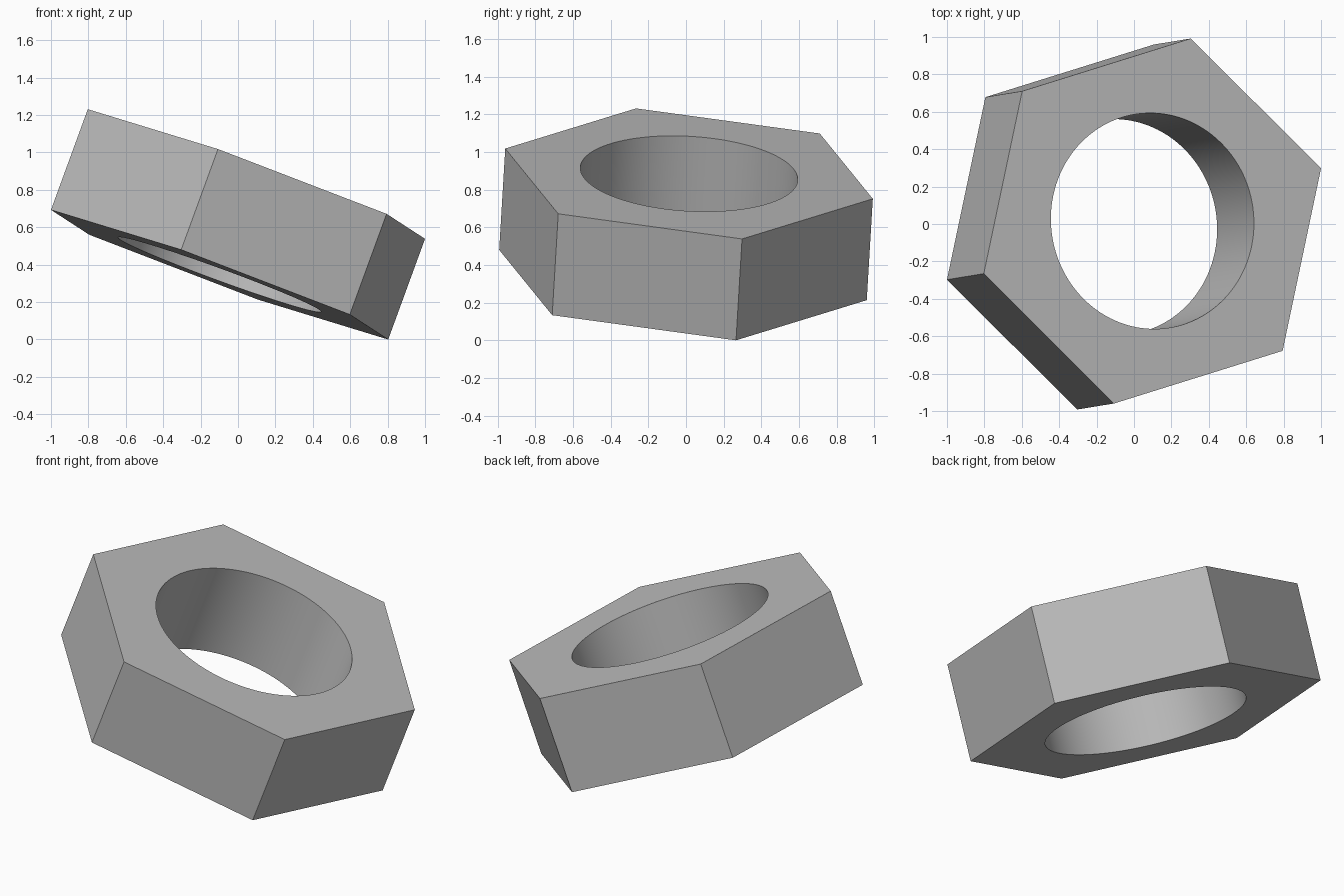
import bpy, bmesh
from math import cos, sin, pi
from mathutils import Vector, Matrix

cube = bpy.data.objects.get("Cube")
if cube:
    bpy.data.objects.remove(cube, do_unlink=True)

OUTER, HOLE, THICK = 1.006, 0.578, 0.574
SEGMENTS = 120                      # multiple of six, so the corners stay sharp

grey = bpy.data.materials.new("steel grey")
grey.use_nodes = True
colour = (0.5, 0.5, 0.5, 1)
grey.diffuse_color = colour
grey.node_tree.nodes["Principled BSDF"].inputs["Base Color"].default_value = colour


def hex_radius(a):
    """Distance from the centre to the hexagon's side at angle a."""
    return OUTER * cos(pi / 6) / cos(a % (pi / 3) - pi / 6)


def ring(bm, radius, z):
    angles = [2 * pi * i / SEGMENTS for i in range(SEGMENTS)]
    return [bm.verts.new((radius(a) * cos(a), radius(a) * sin(a), z)) for a in angles]


# Nut body: hexagonal outside, round bore
bm = bmesh.new()
half = THICK / 2
loops = [ring(bm, hex_radius, -half), ring(bm, hex_radius, half),
         ring(bm, lambda a: HOLE, half), ring(bm, lambda a: HOLE, -half)]
for k in range(4):
    a, b = loops[k], loops[(k + 1) % 4]
    for i in range(SEGMENTS):
        j = (i + 1) % SEGMENTS
        face = bm.faces.new((a[i], a[j], b[j], b[i]))
        face.smooth = k == 2        # only the bore is curved
bmesh.ops.recalc_face_normals(bm, faces=bm.faces)
for e in bm.edges:
    if len(e.link_faces) == 2 and e.calc_face_angle() > 0.5:
        e.smooth = False

# Tilt so that the nut rests on one corner
axis = Vector((0.343, 0.056, 0.938)).normalized()
corner = Vector((-0.90, -0.281, 0.347))
corner = (corner - corner.dot(axis) * axis).normalized()
side = axis.cross(corner)
bm.transform(Matrix((corner, side, axis)).transposed().to_4x4())
lowest = min(v.co.z for v in bm.verts)
bmesh.ops.translate(bm, verts=bm.verts, vec=(0, 0, -lowest))

mesh = bpy.data.meshes.new("hex_nut")
bm.to_mesh(mesh)
bm.free()
mesh.materials.append(grey)
nut = bpy.data.objects.new("hex_nut", mesh)
bpy.context.collection.objects.link(nut)
